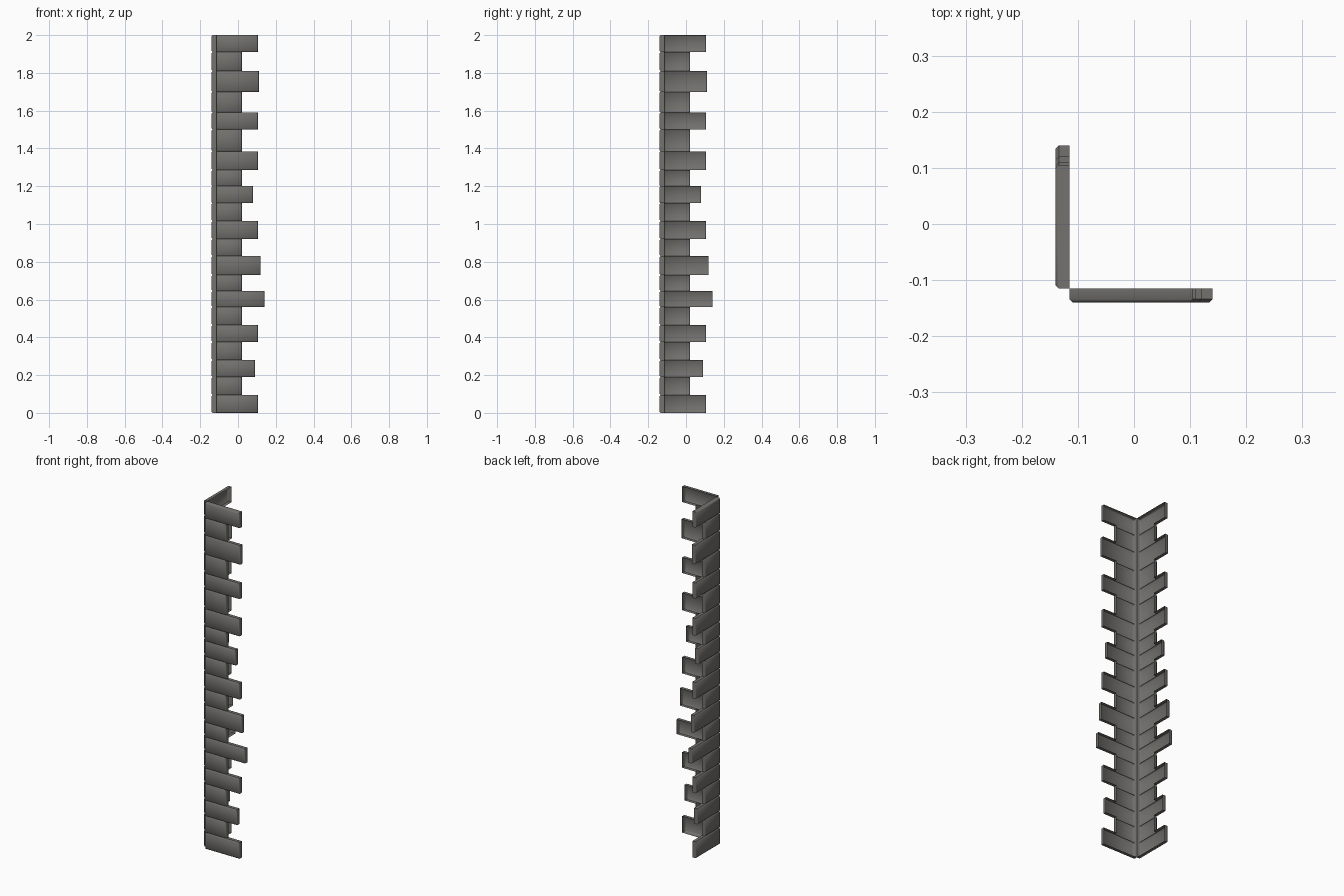
import bpy, bmesh

if "Cube" in bpy.data.objects:
    bpy.data.objects.remove(bpy.data.objects["Cube"])

# Corner quoin strip: two open-backed shells of chamfered blocks
START, OUTER, BACK, BEVEL, SHORT = -0.115, -0.14, -0.115, 0.006, 0.02
# long blocks: bottom z, top z, free end
LONG = [(0, .095, .105), (.19, .28, .09), (.375, .465, .105), (.56, .645, .14),
        (.73, .83, .12), (.92, 1.015, .105), (1.11, 1.20, .08),
        (1.285, 1.385, .105), (1.50, 1.59, .105), (1.70, 1.81, .11), (1.91, 2.0, .105)]

stone = bpy.data.materials.new("grey stone")
stone.diffuse_color = (0.17, 0.165, 0.155, 1)
stone.use_nodes = True
stone.node_tree.nodes["Principled BSDF"].inputs["Base Color"].default_value = stone.diffuse_color


def build_leg(name, swap):
    bm = bmesh.new()

    def face(pts):
        if swap:
            pts = [(y, x, z) for x, y, z in reversed(pts)]
        bm.faces.new([bm.verts.new(p) for p in pts])

    def wall(a, b):
        # side wall from the chamfer edge to the open back
        face([(a[0], BACK, a[1]), (b[0], BACK, b[1]),
              (b[0], OUTER + BEVEL, b[1]), (a[0], OUTER + BEVEL, a[1])])

    def block(z0, z1, end):
        rect = [(START, z0), (end, z0), (end, z1), (START, z1)]
        b = BEVEL
        inner = [(START + b, z0 + b), (end - b, z0 + b), (end - b, z1 - b), (START + b, z1 - b)]
        face([(x, OUTER, z) for x, z in inner])
        for i in range(4):
            j = (i + 1) % 4
            face([(rect[i][0], OUTER + b, rect[i][1]), (rect[j][0], OUTER + b, rect[j][1]),
                  (inner[j][0], OUTER, inner[j][1]), (inner[i][0], OUTER, inner[i][1])])
        wall(rect[1], rect[2])
        wall(rect[3], rect[0])
        if end > SHORT:
            # exposed top and bottom of the projecting tooth
            wall((START if z0 == 0 else SHORT, z0), (end, z0))
            wall((end, z1), (START if z1 == 2.0 else SHORT, z1))

    for i, (z0, z1, end) in enumerate(LONG):
        block(z0, z1, end)
        if i + 1 < len(LONG):
            block(z1, LONG[i + 1][0], SHORT)

    bmesh.ops.remove_doubles(bm, verts=bm.verts, dist=0.0005)
    mesh = bpy.data.meshes.new(name)
    bm.to_mesh(mesh)
    bm.free()
    mesh.materials.append(stone)
    ob = bpy.data.objects.new(name, mesh)
    bpy.context.collection.objects.link(ob)
    bpy.ops.object.select_all(action='DESELECT')
    ob.select_set(True)
    bpy.context.view_layer.objects.active = ob
    bpy.ops.object.shade_smooth_by_angle(angle=0.9)


build_leg("front_blocks", False)
build_leg("side_blocks", True)
